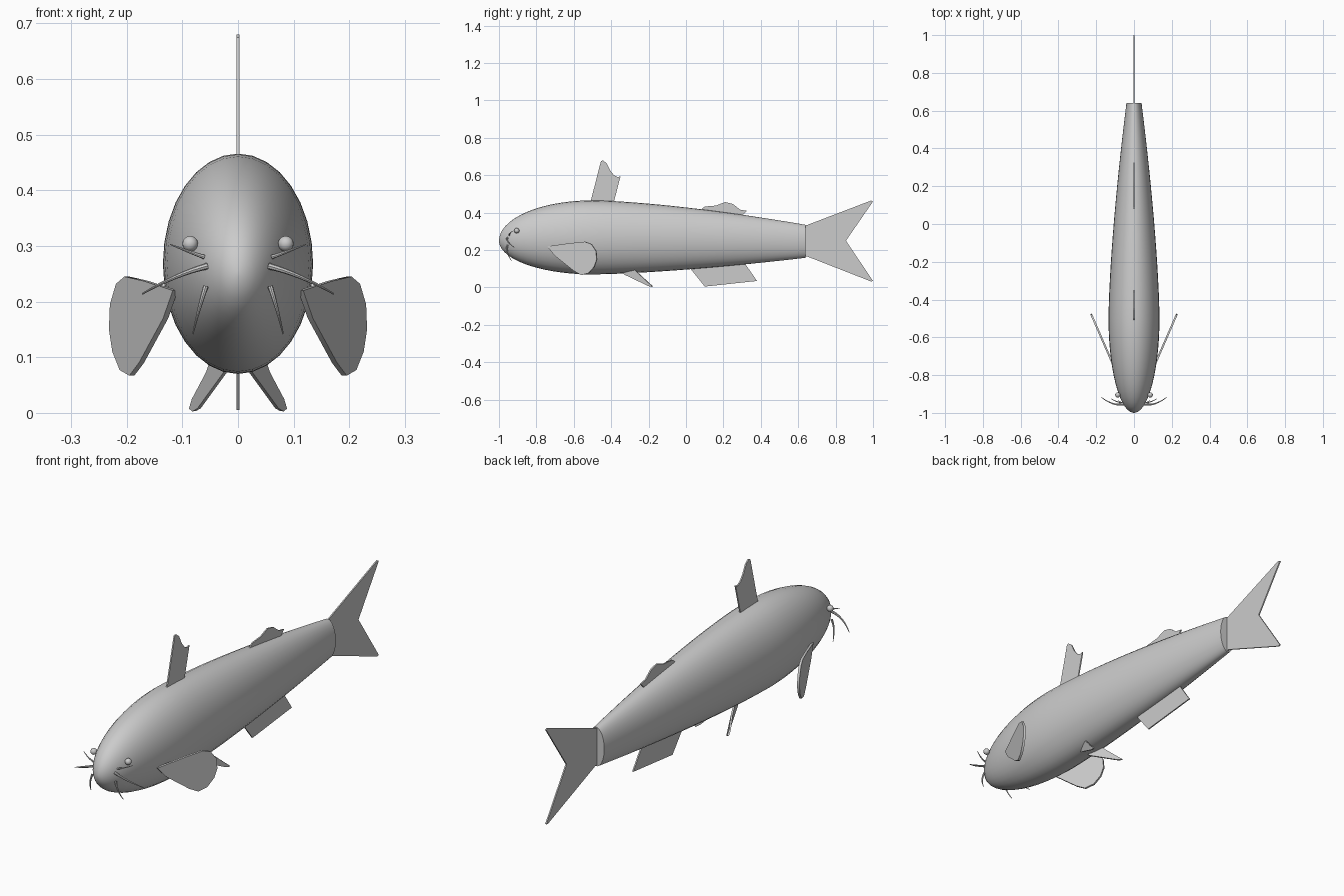
import bpy, bmesh, math
from mathutils import Vector

cube = bpy.data.objects.get("Cube")
if cube:
    bpy.data.objects.remove(cube, do_unlink=True)

grey = bpy.data.materials.new("plain_grey")
grey.use_nodes = True
grey.diffuse_color = (0.6, 0.6, 0.6, 1)
grey.node_tree.nodes["Principled BSDF"].inputs["Base Color"].default_value = (0.6, 0.6, 0.6, 1)


def finish(bm, name, angle=40):
    """Turn a bmesh into a smooth-shaded object."""
    bmesh.ops.recalc_face_normals(bm, faces=bm.faces)
    mesh = bpy.data.meshes.new(name)
    bm.to_mesh(mesh)
    bm.free()
    mesh.materials.append(grey)
    obj = bpy.data.objects.new(name, mesh)
    bpy.context.collection.objects.link(obj)
    bpy.ops.object.select_all(action='DESELECT')
    obj.select_set(True)
    bpy.context.view_layer.objects.active = obj
    bpy.ops.object.shade_smooth_by_angle(angle=math.radians(angle))
    return obj


def loft(name, rings, angle=40):
    """Skin a list of equal-length point rings and cap both ends."""
    bm = bmesh.new()
    loops = [[bm.verts.new(p) for p in ring] for ring in rings]
    n = len(loops[0])
    for a, b in zip(loops, loops[1:]):
        for i in range(n):
            j = (i + 1) % n
            bm.faces.new((a[i], a[j], b[j], b[i]))
    bm.faces.new(loops[0])
    bm.faces.new(loops[-1])
    return finish(bm, name, angle)


def fin(name, outline, thickness):
    """Thin plate from a 3D outline, thickened evenly about its plane."""
    pts = [Vector(p) for p in outline]
    normal = sum((a.cross(b) for a, b in zip(pts, pts[1:] + pts[:1])), Vector())
    offset = normal.normalized() * thickness / 2
    return loft(name, [[p - offset for p in pts], [p + offset for p in pts]])


def barbel(name, points, radius):
    """Tapered whisker along a quadratic curve."""
    a, b, c = (Vector(p) for p in points)
    rings = []
    for k in range(9):
        t = k / 8
        pos = a * (1 - t) ** 2 + b * 2 * t * (1 - t) + c * t * t
        tangent = ((b - a) * (1 - t) + (c - b) * t).normalized()
        u = tangent.cross(Vector((0, 1, 0))).normalized()
        v = tangent.cross(u)
        r = radius * (1 - 0.75 * t)
        rings.append([pos + (u * math.cos(q) + v * math.sin(q)) * r
                      for q in (i * math.tau / 8 for i in range(8))])
    return loft(name, rings)


# Body: elliptical nose blending into a long tapering trunk
def section(y, half_width, half_height, centre):
    return [(half_width * math.cos(a), y, centre + half_height * math.sin(a))
            for a in (i * math.tau / 32 for i in range(32))]


rings = []
for k in range(15):
    a = 0.03 + (math.pi / 2 - 0.03) * k / 14
    s = math.sin(a)
    rings.append(section(-0.5 - 0.5 * math.cos(a), 0.135 * s, 0.198 * s, 0.25 + 0.018 * s))
for k in range(1, 17):
    t = k / 16
    drop = t ** 1.5
    rings.append(section(-0.5 + 1.14 * t, 0.135 - 0.095 * drop,
                         0.198 - 0.11 * drop, 0.268 - 0.021 * drop))
loft("body", rings)

# Fins on the centre line, outlined as (y, z)
flat_fins = {
    "dorsal_fin": [(-.515, .44), (-.455, .675), (-.445, .68), (-.425, .665), (-.405, .625),
                   (-.385, .6), (-.365, .59), (-.35, .595), (-.39, .44)],
    "adipose_fin": [(.06, .4), (.1, .433), (.16, .438), (.21, .457), (.25, .447),
                    (.29, .416), (.325, .41), (.28, .36)],
    "anal_fin": [(.0, .13), (.1, .005), (.38, .035), (.3, .15)],
    "tail_fin": [(.63, .33), (.65, .335), (.99, .465), (1.0, .46), (.855, .25),
                 (1.0, .035), (.99, .032), (.65, .165), (.63, .165)],
}
for name, outline in flat_fins.items():
    fin(name, [(0, y, z) for y, z in outline], 0.006)

# Paired parts, mirrored across x
pectoral = [(-.74, .22), (-.7, .17), (-.6, .09), (-.56, .067), (-.52, .077), (-.49, .11),
            (-.476, .15), (-.48, .195), (-.505, .232), (-.54, .245), (-.62, .237)]
pelvic = [(.01, -.35, .09), (.025, -.33, .07), (.07, -.2, .008), (.079, -.18, .003),
          (.085, -.18, .008), (.08, -.2, .025), (.055, -.25, .072), (.045, -.28, .1)]
barbels = {
    "upper_barbel": ([(.06, -.945, .28), (.09, -.945, .29), (.122, -.925, .303)], .004),
    "mouth_barbel": ([(.055, -.955, .264), (.11, -.965, .25), (.172, -.918, .214)], .006),
    "chin_barbel": ([(.058, -.955, .227), (.07, -.965, .19), (.081, -.932, .142)], .005),
}
for side, label in ((1, "left"), (-1, "right")):
    fin(label + "_pectoral_fin",
        [(side * (.13 + (y + .7) * .435), y, z) for y, z in pectoral], 0.01)
    fin(label + "_pelvic_fin", [(side * x, y, z) for x, y, z in pelvic], 0.007)
    for name, (path, radius) in barbels.items():
        barbel(f"{label}_{name}", [(side * x, y, z) for x, y, z in path], radius)
    bm = bmesh.new()
    bmesh.ops.create_uvsphere(bm, u_segments=16, v_segments=10, radius=0.014)
    bmesh.ops.translate(bm, verts=bm.verts, vec=(side * .086, -.905, .304))
    finish(bm, label + "_eye")
